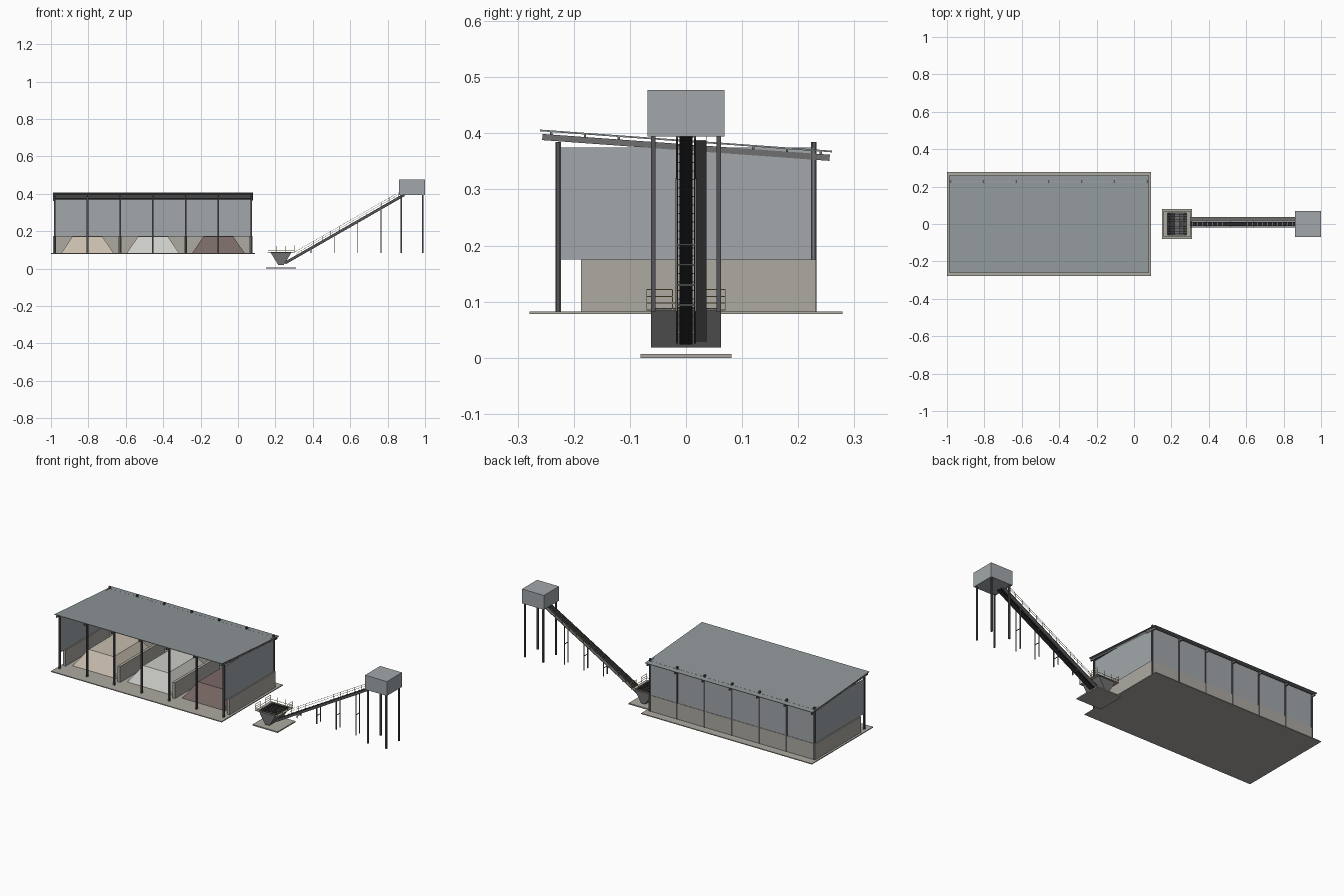
import bpy, bmesh
from mathutils import Vector

if "Cube" in bpy.data.objects:
    bpy.data.objects.remove(bpy.data.objects["Cube"])

COL = {}


def mat(name, rgb):
    if name not in COL:
        m = bpy.data.materials.new(name)
        m.diffuse_color = (*rgb, 1)
        m.use_nodes = True
        m.node_tree.nodes["Principled BSDF"].inputs["Base Color"].default_value = m.diffuse_color
        COL[name] = m
    return COL[name]


STEEL = mat("dark_steel", (0.09, 0.09, 0.10))
FRAME = mat("grey_steel", (0.16, 0.16, 0.16))
CLAD = mat("cladding", (0.36, 0.39, 0.41))
ROOF = mat("roofing", (0.28, 0.31, 0.32))
CONC = mat("concrete", (0.42, 0.40, 0.36))
BELT = mat("rubber", (0.02, 0.02, 0.02))
YELL = mat("safety_yellow", (0.55, 0.45, 0.15))


def hexa(bm, pts):
    """Eight corners: four around the bottom, then four around the top."""
    v = [bm.verts.new(p) for p in pts]
    for f in ((3, 2, 1, 0), (4, 5, 6, 7), (0, 1, 5, 4), (1, 2, 6, 5), (2, 3, 7, 6), (3, 0, 4, 7)):
        bm.faces.new([v[i] for i in f])


def frustum(bm, low, zl, top, zt):
    def ring(r, z):
        return [(r[0], r[2], z), (r[1], r[2], z), (r[1], r[3], z), (r[0], r[3], z)]
    hexa(bm, ring(low, zl) + ring(top, zt))


def box(bm, x0, x1, y0, y1, z0, z1):
    frustum(bm, (x0, x1, y0, y1), z0, (x0, x1, y0, y1), z1)


def beam(bm, p, q, w, h):
    """Bar from p to q, w wide sideways and h deep."""
    p, q = Vector(p), Vector(q)
    d = (q - p).normalized()
    ref = Vector((0, 0, 1)) if abs(d.z) < 0.95 else Vector((1, 0, 0))
    s = d.cross(ref).normalized()
    u = s.cross(d)
    s, u = s * w / 2, u * h / 2
    hexa(bm, [p - s - u, p + s - u, p + s + u, p - s + u,
              q - s - u, q + s - u, q + s + u, q - s + u])


def part(name, material, fill):
    bm = bmesh.new()
    fill(bm)
    bmesh.ops.recalc_face_normals(bm, faces=bm.faces)
    me = bpy.data.meshes.new(name)
    bm.to_mesh(me)
    bm.free()
    me.materials.append(material)
    ob = bpy.data.objects.new(name, me)
    bpy.context.collection.objects.link(ob)
    return ob


G = 0.083                                   # yard level
XS = [-0.98 + 0.175 * i for i in range(7)]  # frame lines
BAYS = XS[::2]                              # bin dividing lines

# --- storage shed ---
part("shed_slab", CONC, lambda b: box(b, -1, 0.091, -0.279, 0.279, 0.078, G))


def columns(b):
    for x in XS:
        for y in (-0.228, 0.228):
            for dy in (-0.004, 0.004):
                box(b, x - 0.0045, x + 0.0045, y + dy - 0.001, y + dy + 0.001, G, 0.385)
            box(b, x - 0.001, x + 0.001, y - 0.003, y + 0.003, G, 0.385)


def bin_walls(b):
    for x in BAYS:
        box(b, x - 0.008, x + 0.008, -0.187, 0.232, G, 0.175)
    for x0, x1 in zip(BAYS, BAYS[1:]):
        box(b, x0 + 0.008, x1 - 0.008, 0.218, 0.232, G, 0.175)


def cladding(b):
    for x in (XS[0], XS[-1]):
        box(b, x - 0.0015, x + 0.0015, -0.225, 0.227, 0.175, 0.375)
    box(b, XS[0], XS[-1], 0.2265, 0.2295, 0.175, 0.372)


def roof_z(y, at_centre):
    return at_centre - 0.0722 * y


def rafters(b):
    for x in XS:
        beam(b, (x, -0.256, roof_z(-0.256, 0.375)), (x, 0.256, roof_z(0.256, 0.375)), 0.006, 0.011)


def purlins(b):
    for i in range(9):
        y = -0.24 + 0.06 * i
        z = roof_z(y, 0.3825)
        box(b, -0.988, 0.078, y - 0.002, y + 0.002, z - 0.003, z + 0.003)


part("shed_columns", STEEL, columns)
part("bin_walls", CONC, bin_walls)
part("wall_cladding", CLAD, cladding)
part("roof_rafters", FRAME, rafters)
part("roof_purlins", FRAME, purlins)
part("roof_sheet", ROOF, lambda b: beam(b, (-0.455, -0.26, roof_z(-0.26, 0.3865)),
                                        (-0.455, 0.26, roof_z(0.26, 0.3865)), 1.07, 0.003))

# Material piles, one per bay
for n, (x, c) in enumerate(((-0.805, (0.58, 0.51, 0.42)), (-0.455, (0.6, 0.6, 0.57)),
                            (-0.105, (0.19, 0.14, 0.13)))):
    part(f"material_pile_{n + 1}", mat(f"aggregate_{n + 1}", c),
         lambda b: frustum(b, (x - 0.14, x + 0.14, -0.16, 0.21), G,
                           (x - 0.08, x + 0.08, -0.10, 0.15), 0.171))

# --- receiving hopper ---
HX = 0.23
part("hopper_slab", CONC, lambda b: box(b, HX - 0.08, HX + 0.08, -0.081, 0.081, 0, 0.007))


def hopper(b):
    t = 0.003
    for s in (-1, 1):                       # sloping plates
        a, c = HX + s * 0.014, HX + s * 0.055
        hexa(b, [(a, -0.062, 0.018), (a - s * t, -0.062, 0.018), (a - s * t, 0.062, 0.018), (a, 0.062, 0.018),
                 (c, -0.062, 0.085), (c - s * t, -0.062, 0.085), (c - s * t, 0.062, 0.085), (c, 0.062, 0.085)])
        y = s * 0.0605                      # end plates
        hexa(b, [(HX - 0.014, y - .0015, 0.018), (HX + 0.014, y - .0015, 0.018),
                 (HX + 0.014, y + .0015, 0.018), (HX - 0.014, y + .0015, 0.018),
                 (HX - 0.055, y - .0015, 0.085), (HX + 0.055, y - .0015, 0.085),
                 (HX + 0.055, y + .0015, 0.085), (HX - 0.055, y + .0015, 0.085)])
    box(b, HX - 0.014, HX + 0.014, -0.062, 0.062, 0.018, 0.02)


def grate(b):
    for i in range(9):
        x = HX - 0.048 + 0.012 * i
        box(b, x - 0.001, x + 0.001, -0.06, 0.06, 0.085, 0.089)
    for i in range(9):
        y = -0.052 + 0.013 * i
        box(b, HX - 0.055, HX + 0.055, y - 0.001, y + 0.001, 0.085, 0.088)


def deck(b):
    for s in (-1, 1):
        x, y = HX + s * 0.0625, s * 0.065
        box(b, x - 0.0085, x + 0.0085, -0.07, 0.07, 0.084, 0.087)
        box(b, HX - 0.054, HX + 0.054, y - 0.005, y + 0.005, 0.084, 0.087)


def hopper_rails(b):
    w = 0.0016
    for s in (-1, 1):
        y, x = s * 0.07, HX + s * 0.07
        for z in (0.098,):                  # low kerb rail all round
            beam(b, (HX - 0.07, y, z), (HX + 0.07, y, z), w, w)
            beam(b, (x, -0.07, z), (x, 0.07, z), w, w)
        for e in (-1, 1):                   # guard rails at the two ends
            for z in (0.109, 0.122):
                beam(b, (x, e * 0.07, z), (x, e * 0.024, z), w, w)
            for yy in (0.024, 0.07):
                beam(b, (x, e * yy, 0.085), (x, e * yy, 0.122), w, w)
        for px in (-0.025, 0.025):
            beam(b, (HX + px, y, 0.085), (HX + px, y, 0.12), w, w)


part("hopper_body", FRAME, hopper)
part("hopper_grate", STEEL, grate)
part("hopper_deck", CONC, deck)
part("hopper_guard_rails", YELL, hopper_rails)

# --- inclined conveyor ---
A, B = Vector((0.25, 0, 0.033)), Vector((0.887, 0, 0.398))
D = (B - A).normalized()
UP = Vector((-D.z, 0, D.x))


def at(t, y, h):
    return A.lerp(B, t) + UP * h + Vector((0, y, 0))


def run(b, y, h, w, d, t0=0.0, t1=1.0):
    beam(b, at(t0, y, h), at(t1, y, h), w, d)


def belts(b):
    run(b, 0, 0.002, 0.024, 0.003)
    run(b, 0, -0.010, 0.024, 0.002)


def idlers(b):
    for i in range(24):
        t = (i + 0.5) / 24
        beam(b, at(t, -0.018, 0.004), at(t, 0.018, 0.004), 0.002, 0.002)


def stringers(b):
    for s in (-1, 1):
        run(b, s * 0.016, -0.003, 0.003, 0.012)


def conveyor_rail(b):
    for h in (0.012, 0.022):
        run(b, 0.036, h, 0.0014, 0.0014, 0.1, 0.95)
    for i in range(13):
        p = at(0.1 + 0.85 * i / 12, 0.036, -0.003)
        beam(b, p, p + Vector((0, 0, 0.029)), 0.0014, 0.0014)


def trestles(b):
    for x in (0.39, 0.515, 0.64, 0.765):
        top = A.z + (x - A.x) * D.z / D.x - 0.008
        for y in (-0.017, 0.017):
            box(b, x - 0.002, x + 0.002, y - 0.002, y + 0.002, G, top)
        zm = G + (top - G) * 0.5
        box(b, x - 0.0015, x + 0.0015, -0.017, 0.017, zm - 0.0015, zm + 0.0015)


part("conveyor_belts", BELT, belts)
part("conveyor_idlers", CLAD, idlers)
part("conveyor_stringers", STEEL, stringers)
part("conveyor_walkway", FRAME, lambda b: run(b, 0.027, -0.004, 0.019, 0.003, 0, 0.98))
part("conveyor_handrail", YELL, conveyor_rail)
part("conveyor_trestles", FRAME, trestles)

# --- head house on legs ---
part("head_house", CLAD, lambda b: box(b, 0.86, 1.0, -0.069, 0.069, 0.394, 0.477))


def legs(b):
    for x in (0.872, 0.988):
        for y in (-0.058, 0.058):
            box(b, x - 0.004, x + 0.004, y - 0.004, y + 0.004, G, 0.394)


part("head_house_legs", STEEL, legs)
